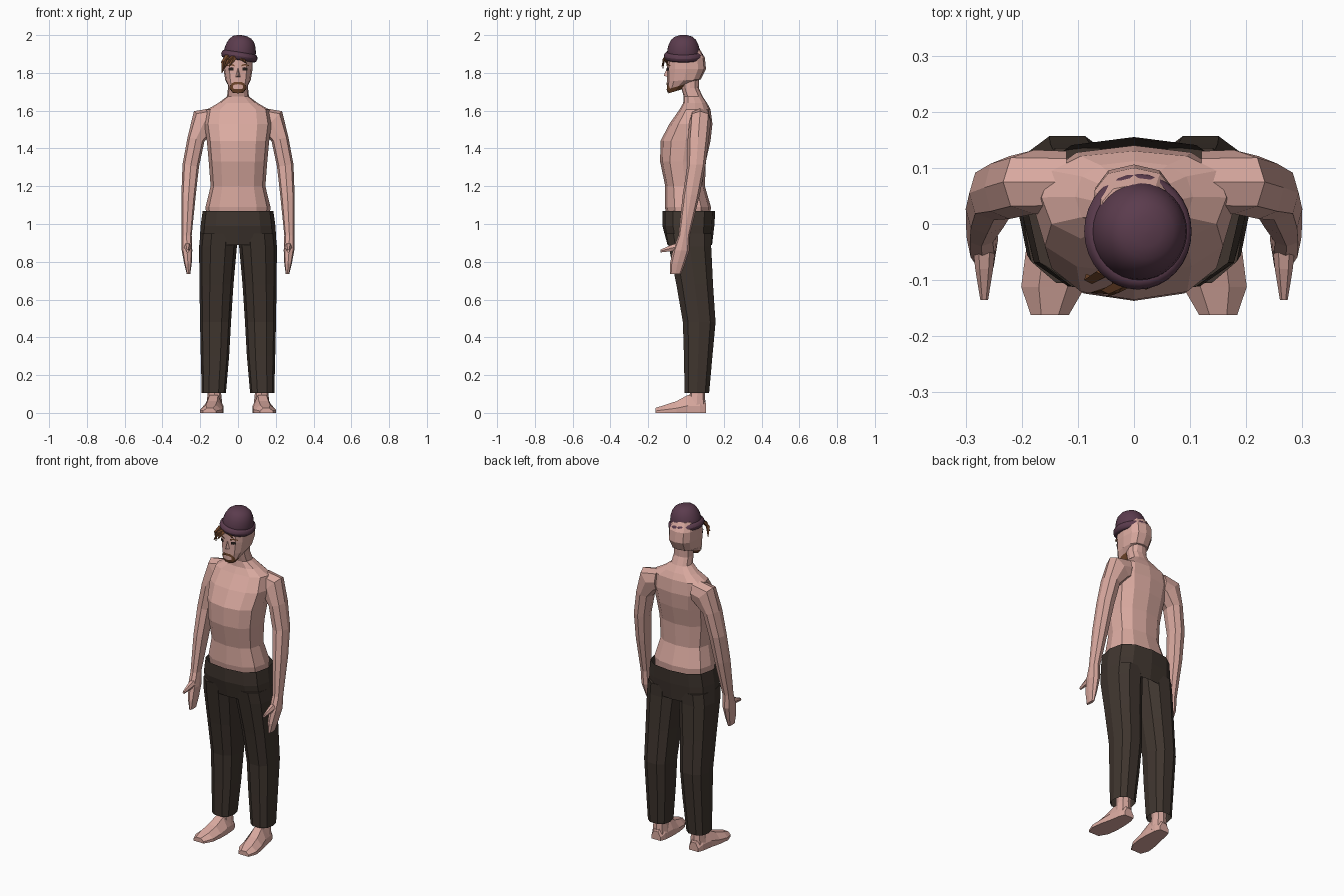
import bpy, bmesh, math
from mathutils import Vector as V

if "Cube" in bpy.data.objects:
    bpy.data.objects.remove(bpy.data.objects["Cube"])


def mat(name, rgb):
    m = bpy.data.materials.new(name)
    m.diffuse_color = (*rgb, 1)
    m.use_nodes = True
    m.node_tree.nodes["Principled BSDF"].inputs["Base Color"].default_value = m.diffuse_color
    return m


SKIN = mat("skin", (0.70, 0.40, 0.35))
CLOTH = mat("dark_brown_cloth", (0.050, 0.036, 0.028))
WOOL = mat("plum_wool", (0.105, 0.045, 0.075))
HAIR = mat("brown_hair", (0.17, 0.065, 0.025))
EYE = mat("dark_eye", (0.02, 0.014, 0.012))


def spow(a, e):
    return math.copysign(abs(a) ** e, a)


def ring(c, u, v, n=12, e=0.8):
    """Rounded-box section around c, spanned by half axes u and v."""
    c, u, v = V(c), V(u), V(v)
    out = []
    for i in range(n):
        t = 2 * math.pi * i / n
        out.append(c + u * spow(math.cos(t), e) + v * spow(math.sin(t), e))
    return out


def level(z, cx, rx, yf, yb, n=12, e=0.8):
    """Horizontal section given by its front and back."""
    return ring((cx, (yf + yb) / 2, z), (rx, 0, 0), (0, (yb - yf) / 2, 0), n, e)


def loft(name, rings, mats, caps=(True, True), mirror=False):
    bm = bmesh.new()
    vs = [[bm.verts.new(p) for p in r] for r in rings]
    n = len(vs[0])
    for a, b in zip(vs, vs[1:]):
        for i in range(n):
            j = (i + 1) % n
            bm.faces.new((a[i], a[j], b[j], b[i]))
    if caps[0]:
        bm.faces.new(vs[0][::-1])
    if caps[1]:
        bm.faces.new(vs[-1])
    bmesh.ops.recalc_face_normals(bm, faces=bm.faces)
    return finish(name, bm, mats, mirror)


def finish(name, bm, mats, mirror=False):
    me = bpy.data.meshes.new(name)
    bm.to_mesh(me)
    bm.free()
    for m in mats:
        me.materials.append(m)
    ob = bpy.data.objects.new(name, me)
    bpy.context.collection.objects.link(ob)
    if mirror:
        ob.modifiers.new("mirror", 'MIRROR')
    return ob


# Torso and neck
torso = [(1.00, .165, -.095, .125), (1.09, .172, -.112, .132), (1.20, .145, -.11, .10),
         (1.33, .155, -.137, .105), (1.44, .165, -.135, .13), (1.53, .178, -.088, .14),
         (1.605, .165, -.035, .13), (1.64, .105, -.015, .112), (1.675, .058, -.012, .088),
         (1.72, .053, -.025, .068), (1.79, .05, -.03, .07)]
loft("torso", [level(z, 0, rx, f, b) for z, rx, f, b in torso], [SKIN])

# Arms with hands, each section tilted across the limb
arm = [(.12, .075, 1.555, .062, .055, 90), (.178, .075, 1.542, .078, .057, 45),
       (.222, .065, 1.45, .046, .056, 15), (.25, .055, 1.31, .044, .048, 8),
       (.262, .027, 1.15, .038, .045, 4), (.272, -.01, .94, .027, .03, 0),
       (.27, -.026, .86, .028, .044, 0), (.265, -.045, .79, .02, .04, 0),
       (.262, -.056, .735, .009, .03, 0)]
rings = []
for x, y, z, a, b, deg in arm:
    t = math.radians(deg)
    rings.append(ring((x, y, z), (a * math.cos(t), 0, a * math.sin(t)), (0, b, 0), 8))
loft("arms", rings, [SKIN], mirror=True)

# Thumbs
loft("thumbs", [ring((.267, y, z), (r, 0, 0), (0, 0, r * 1.2), 6, 1)
                for y, z, r in [(-.02, .885, .022), (-.08, .872, .016), (-.135, .857, .007)]],
     [SKIN], mirror=True)

# Trousers: open hip section and two open legs
hips = [(1.07, .187, -.125, .155), (.99, .198, -.125, .15), (.89, .204, -.098, .138)]
loft("trouser_hips", [level(z, 0, rx, f, b, 12, .75) for z, rx, f, b in hips],
     [CLOTH], (False, False))
legs = [(.95, .1, .099, -.11, .14), (.88, .106, .1, -.096, .138), (.68, .114, .09, -.055, .147),
        (.48, .119, .082, -.02, .16), (.30, .122, .075, -.014, .143), (.105, .128, .064, -.01, .125)]
loft("trouser_legs", [level(z, cx, rx, f, b, 10) for z, cx, rx, f, b in legs],
     [CLOTH], (True, False), mirror=True)

# Ankles and bare feet
loft("ankles", [level(z, .125, rx, f, b, 8) for z, rx, f, b in
                [(.02, .045, .005, .105), (.10, .036, .02, .10), (.2, .042, .02, .11)]],
     [SKIN], mirror=True)
feet = [(.107, .125, .03, .05), (.075, .125, .042, .09), (.01, .128, .05, .095),
        (-.05, .136, .057, .062), (-.112, .144, .057, .042), (-.162, .15, .034, .026)]
sole = []
for y, cx, w, h in feet:
    sole.append([V((cx + w * sx, y, h * sz)) for sx, sz in
                 [(-1, 0), (1, 0), (1, .4), (.45, 1), (-.45, 1), (-1, .4)]])
loft("feet", sole, [SKIN], mirror=True)

# Head; the jaw rises toward the back
HEAD = [(1.692, .034, -.092, -.025, .3), (1.712, .05, -.1, .02, .3), (1.755, .067, -.1, .078, .06),
        (1.82, .077, -.1, .106, 0), (1.88, .078, -.098, .1, 0), (1.93, .062, -.075, .07, 0)]
rings = []
for z, rx, f, b, slope in HEAD:
    r = level(z, 0, rx, f, b, 12, .75)
    for p in r:
        p.z += slope * (p.y - f)
    rings.append(r)
head = loft("head", rings, [SKIN, HAIR])
for p in head.data.polygons:            # beard along the jaw line
    if p.index < 12 and p.center.y < 0.01:
        p.material_index = 1


def face_y(x, z):
    """Front of the head at a given spot."""
    for a, b in zip(HEAD, HEAD[1:]):
        if z <= b[0]:
            break
    t = max(0, min(1, (z - a[0]) / (b[0] - a[0])))
    rx, f, k = (a[i] + (b[i] - a[i]) * t for i in (1, 2, 3))
    s = max(0, 1 - min(1, abs(x) / rx) ** (2 / .75)) ** (.75 / 2)
    return (f + k) / 2 - (k - f) / 2 * s


def strip(name, pts, m, mirror=True):
    """Thin plate on the face; points are (x, z, half height)."""
    bm = bmesh.new()
    rows = [[bm.verts.new((x, face_y(x, z + d) - .004, z + d)) for d in (-h, h)]
            for x, z, h in pts]
    for a, b in zip(rows, rows[1:]):
        bm.faces.new((a[0], b[0], b[1], a[1]))
    return finish(name, bm, [m], mirror)


strip("eyes", [(.024, 1.82, .007), (.036, 1.821, .009), (.05, 1.82, .006)], EYE)
strip("eyebrows", [(.018, 1.838, .004), (.035, 1.844, .004), (.058, 1.838, .003)], HAIR)
strip("moustache", [(0, 1.746, .006), (.018, 1.745, .007), (.034, 1.736, .008)], HAIR)
strip("beard_sides", [(.026, 1.724, .013), (.034, 1.724, .015), (.042, 1.722, .012)], HAIR)
strip("chin_beard", [(0, 1.706, .009), (.018, 1.706, .009), (.034, 1.711, .009)], HAIR)

# Nose
bm = bmesh.new()
top, left, right, tip = [bm.verts.new(p) for p in
                         [(0, -.097, 1.835), (-.014, -.095, 1.778), (.014, -.095, 1.778), (0, -.118, 1.785)]]
for f in [(top, left, tip), (top, tip, right), (left, right, tip)]:
    bm.faces.new(f)
finish("nose", bm, [SKIN])

# Locks of hair falling from under the hat
locks = [((-.01, -.1, 1.895), (-.045, -.118, 1.872), (-.075, -.122, 1.82)),
         ((-.05, -.085, 1.895), (-.075, -.1, 1.86), (-.084, -.09, 1.80)),
         ((-.02, -.1, 1.89), (-.028, -.116, 1.868), (-.045, -.128, 1.835)),
         ((.0, -.1, 1.89), (.022, -.11, 1.872), (.045, -.105, 1.85))]
for i, lock in enumerate(locks):
    loft("hair_lock_%d" % (i + 1),
         [ring(c, (r, 0, 0), (0, r * .5, 0), 4, 1) for c, r in zip(lock, (.018, .014, .002))], [HAIR])

# Knitted hat: smooth crown and rolled brim, tilted to one side
crown_profile = [(.082, -.015), (.085, .015), (.083, .035), (.077, .06), (.065, .085),
                 (.048, .101), (.026, .109), (.004, .111)]
crown = loft("hat_crown", [ring((0, 0, z), (r, 0, 0), (0, r * 1.03, 0), 32, 1)
                           for r, z in crown_profile], [WOOL], (False, True))
roll = []
for i in range(13):
    t = 2 * math.pi * i / 12
    r, z = .081 + .016 * math.cos(t), .021 * math.sin(t)
    roll.append(ring((0, 0, z), (r, 0, 0), (0, r * 1.07, 0), 32, 1))
brim = loft("hat_brim", roll, [WOOL], (False, False))
for ob in (crown, brim):
    ob.location = (.007, -.013, 1.889)
    ob.rotation_euler = (0, .16, 0)
    ob.data.shade_smooth()
